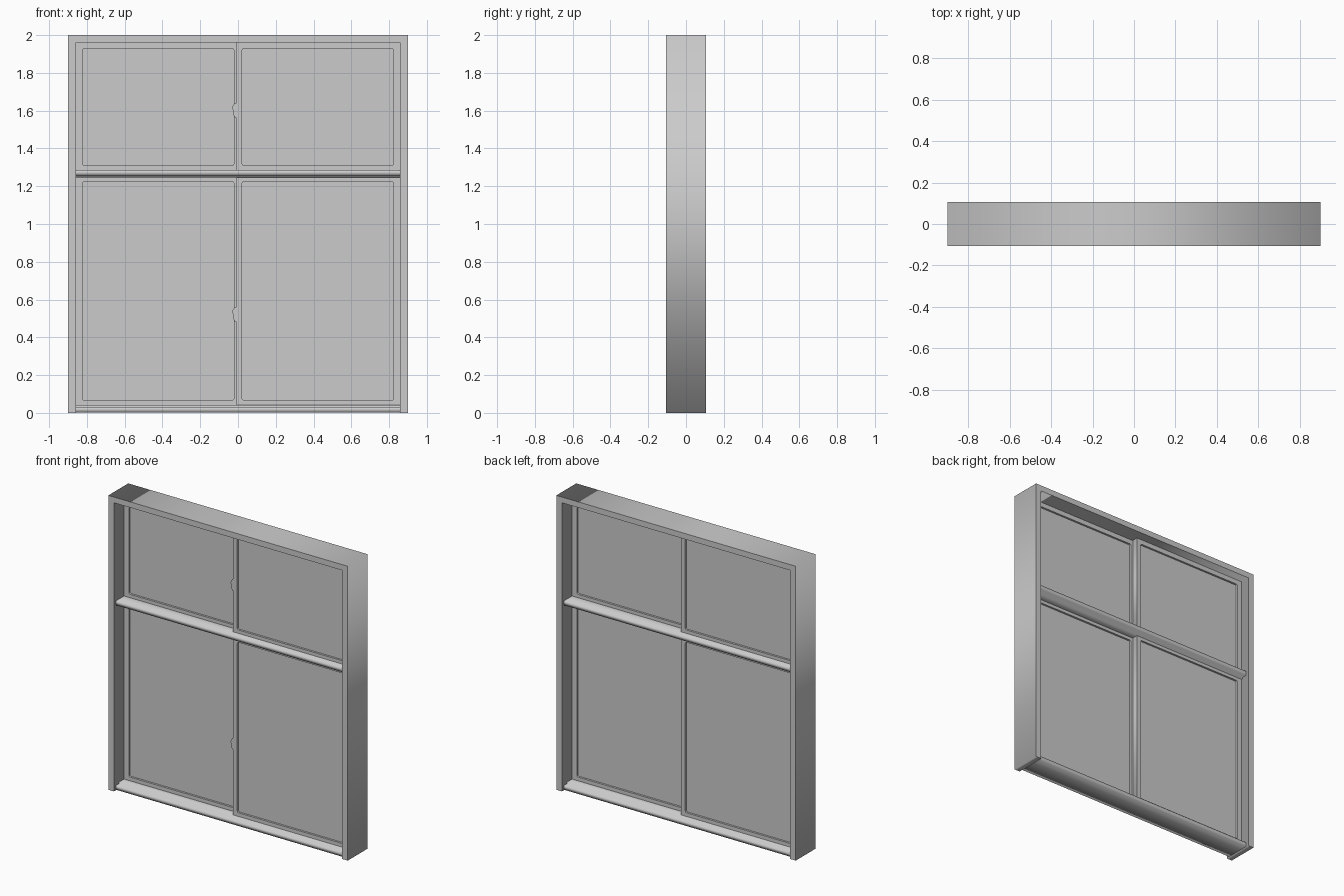
import bpy, math
from mathutils import Matrix

if "Cube" in bpy.data.objects:
    bpy.data.objects.remove(bpy.data.objects["Cube"])

W, D, H = 0.9, 0.107, 2.0        # half width, half depth, height
IN, TOP = 0.858, 1.961           # clear opening


def extruded(name, loops, y0, y1):
    """Fill closed x-z outlines (inner ones are holes) and extrude along y."""
    cu = bpy.data.curves.new(name, 'CURVE')
    cu.dimensions = '2D'
    cu.fill_mode = 'BOTH'
    cu.extrude = (y1 - y0) / 2
    for pts in loops:
        sp = cu.splines.new('POLY')
        sp.points.add(len(pts) - 1)
        for p, (x, z) in zip(sp.points, pts):
            p.co = (x, z, 0, 1)
        sp.use_cyclic_u = True
    tmp = bpy.data.objects.new(name + "_outline", cu)
    bpy.context.collection.objects.link(tmp)
    dg = bpy.context.evaluated_depsgraph_get()
    me = bpy.data.meshes.new_from_object(tmp.evaluated_get(dg))
    bpy.data.objects.remove(tmp)
    me.transform(Matrix.Translation((0, (y0 + y1) / 2, 0)) @ Matrix.Rotation(math.pi / 2, 4, 'X'))
    ob = bpy.data.objects.new(name, me)
    bpy.context.collection.objects.link(ob)
    return ob


def rect(x0, x1, z0, z1, r=0.0, n=4):
    if r == 0:
        return [(x0, z0), (x1, z0), (x1, z1), (x0, z1)]
    pts = []
    for i, (cx, cz) in enumerate([(x1 - r, z1 - r), (x0 + r, z1 - r), (x0 + r, z0 + r), (x1 - r, z0 + r)]):
        for k in range(n + 1):
            a = math.pi / 2 * (i + k / n)
            pts.append((cx + r * math.cos(a), cz + r * math.sin(a)))
    return pts


def bar(name, profile):
    """Horizontal bar between the jambs from a y-z profile."""
    ob = extruded(name, [profile], -IN, IN)
    ob.data.transform(Matrix.Rotation(math.pi / 2, 4, 'Z'))
    return ob


def mirrored(half):
    return half + [(-y, z) for y, z in reversed(half)]


# Outer frame: two jambs and head in one piece
extruded("outer_frame", [[(-W, 0), (-IN, 0), (-IN, TOP), (IN, TOP), (IN, 0), (W, 0), (W, H), (-W, H)]], -D, D)

# Sill and transom with stepped sash tracks
bar("sill", mirrored([(0.085, 0.003), (0.085, 0.032), (0.05, 0.032), (0.05, 0.042)]))
bar("transom", mirrored([(0.05, 1.246), (0.05, 1.257), (0.085, 1.257), (0.085, 1.286)]))

# Sliding sashes: right one in the front track, left one in the back track
for row, z0, z1, g0, g1 in (("lower", 0.042, 1.246, 0.067, 1.224),
                            ("upper", 1.286, TOP, 1.309, 1.929)):
    for side, s in (("right", 1), ("left", -1)):
        xs = sorted((-0.009 * s, IN * s))
        gx = sorted((0.022 * s, 0.823 * s))
        y = -0.0215 * s
        extruded(f"{row}_{side}_sash", [rect(*xs, z0, z1), rect(*gx, g0, g1, 0.01)],
                 y - 0.0185, y + 0.0185)
        extruded(f"{row}_{side}_glass", [rect(gx[0] - 0.005, gx[1] + 0.005, g0 - 0.005, g1 + 0.005)],
                 y - 0.005, y + 0.005)

# Crescent latches on the meeting stiles
for row, z in (("lower", 0.52), ("upper", 1.60)):
    extruded(f"{row}_latch", [[(-0.008, z + 0.042), (-0.018, z + 0.04), (-0.028, z + 0.025),
                               (-0.031, z + 0.008), (-0.026, z + 0.006), (-0.025, z - 0.02),
                               (-0.018, z - 0.036), (-0.008, z - 0.038)]], -0.036, -0.02)
